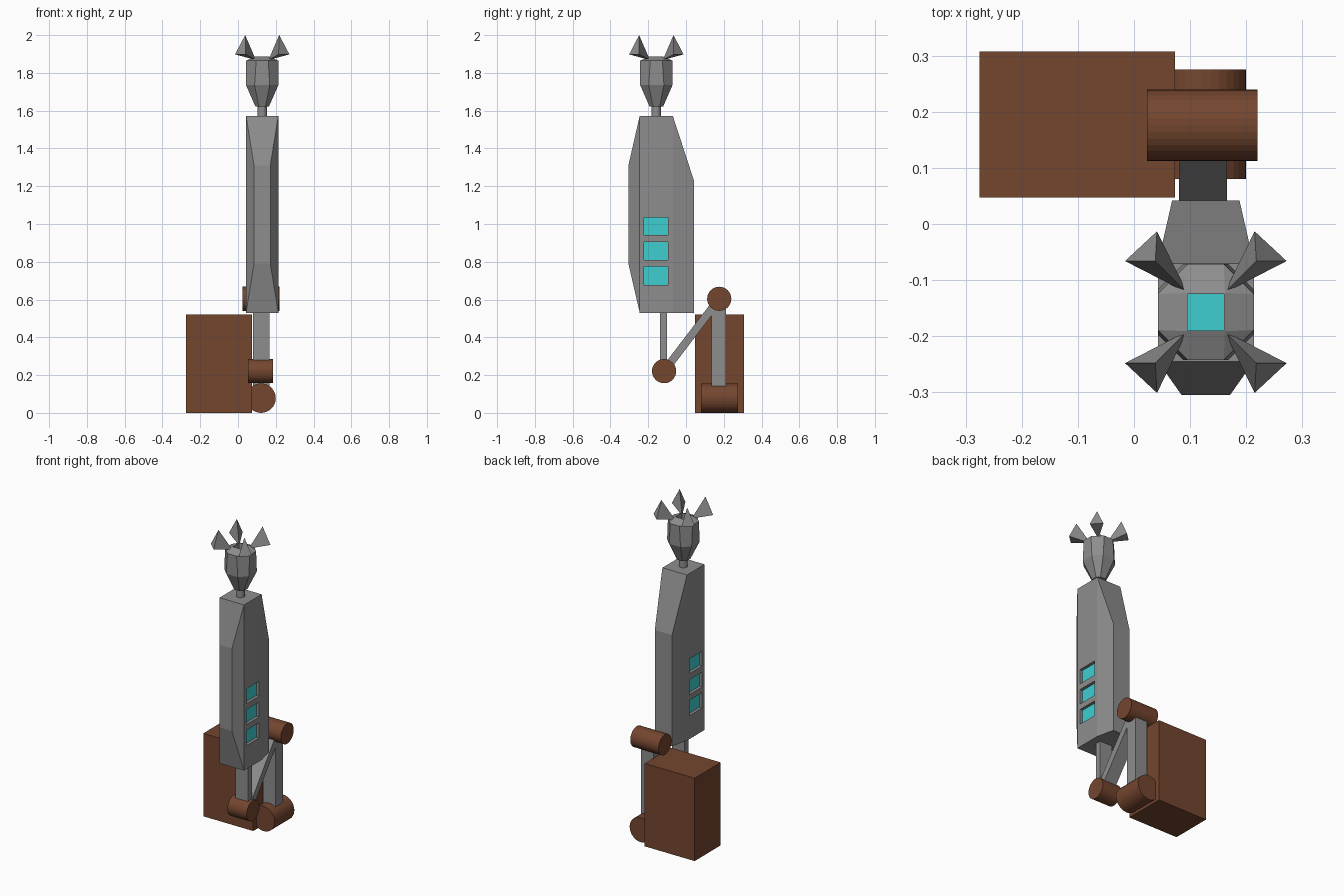
import bpy, bmesh, math
from mathutils import Vector

if "Cube" in bpy.data.objects:
    bpy.data.objects.remove(bpy.data.objects["Cube"])


def material(name, rgb):
    m = bpy.data.materials.new(name)
    m.diffuse_color = (*rgb, 1)
    m.use_nodes = True
    m.node_tree.nodes["Principled BSDF"].inputs["Base Color"].default_value = m.diffuse_color
    return m


GREY = material("grey metal", (0.27, 0.27, 0.27))
BROWN = material("brown", (0.175, 0.061, 0.028))
CYAN = material("cyan", (0.048, 0.62, 0.63))
CX, HY = 0.128, -0.157      # arm centre in x, head centre in y


def finish(name, bm, mat):
    bmesh.ops.recalc_face_normals(bm, faces=bm.faces)
    me = bpy.data.meshes.new(name)
    bm.to_mesh(me)
    bm.free()
    me.materials.append(mat)
    ob = bpy.data.objects.new(name, me)
    bpy.context.collection.objects.link(ob)
    return ob


def hull(name, points, mat):
    bm = bmesh.new()
    for p in points:
        bm.verts.new(p)
    bmesh.ops.convex_hull(bm, input=bm.verts)
    bmesh.ops.dissolve_limit(bm, angle_limit=0.01, verts=bm.verts, edges=bm.edges)
    return finish(name, bm, mat)


def box(name, lo, hi, mat):
    pts = [(x, y, z) for x in (lo[0], hi[0]) for y in (lo[1], hi[1]) for z in (lo[2], hi[2])]
    return hull(name, pts, mat)


def cylinder(name, a, b, r, mat, sides=32):
    a, b = Vector(a), Vector(b)
    bm = bmesh.new()
    bmesh.ops.create_cone(bm, cap_ends=True, segments=sides, radius1=r, radius2=r, depth=(b - a).length)
    rot = Vector((0, 0, 1)).rotation_difference(b - a).to_matrix()
    for v in bm.verts:
        v.co = rot @ v.co + (a + b) / 2
    return finish(name, bm, mat)


def cut(target, cutter):
    cutter.hide_render = True
    cutter.hide_viewport = True
    mod = target.modifiers.new("recess", 'BOOLEAN')
    mod.operation = 'DIFFERENCE'
    mod.solver = 'EXACT'
    mod.object = cutter


# Base block and joints
box("base_block", (-0.275, 0.047, 0), (0.073, 0.307, 0.522), BROWN)
cylinder("base_joint", (0.122, 0.08, 0.078), (0.122, 0.275, 0.078), 0.078, BROWN)
cylinder("elbow_joint", (0.023, 0.176, 0.604), (0.22, 0.176, 0.604), 0.064, BROWN)
cylinder("lower_joint", (0.052, -0.116, 0.221), (0.186, -0.116, 0.221), 0.064, BROWN)


# Flat struts between the joints, given by (y, z) end points
def strut(name, p, q, width):
    p, q = Vector(p), Vector(q)
    d = (q - p).normalized()
    n = Vector((-d.y, d.x)) * width / 2
    hull(name, [(x, *(e + s * n)) for x in (0.08, 0.166) for e in (p, q) for s in (-1, 1)], GREY)


strut("rear_strut", (0.173, 0.08), (0.173, 0.604), 0.076)
strut("diagonal_strut", (0.176, 0.604), (-0.116, 0.221), 0.042)
strut("front_strut", (-0.119, 0.221), (-0.119, 0.54), 0.038)

# Long faceted forearm: half width, y, low z, high z of each corner edge
edges = [(0.043, -0.305, 0.79, 1.31), (0.0855, -0.245, 0.53, 1.573),
         (0.0855, -0.07, 0.53, 1.573), (0.06, 0.042, 0.53, 1.23)]
body = hull("forearm", [(CX + s * w, y, z) for w, y, a, b in edges for s in (-1, 1) for z in (a, b)], GREY)

# Recessed windows on both sides
for i, (z0, z1) in enumerate([(0.678, 0.774), (0.81, 0.904), (0.942, 1.035)]):
    for s, side in ((-1, "left"), (1, "right")):
        floor, outer = CX + s * 0.065, CX + s * 0.12
        cut(body, box(f"window_cutter_{side}_{i}", (floor, -0.222, z0), (outer, -0.095, z1), GREY))
        box(f"window_{side}_{i}", (floor - s * 0.004, -0.222, z0),
            (floor + s * 0.002, -0.095, z1), CYAN)

# Wrist and gem shaped head with a square socket
cylinder("wrist", (CX, HY, 1.56), (CX, HY, 1.65), 0.025, GREY, 16)


def octagon(a, b, z):
    return [(CX + s * x, HY + t * y, z) for s in (-1, 1) for t in (-1, 1) for x, y in ((a, b), (b, a))]


head = hull("head", octagon(0.036, 0.018, 1.622) + octagon(0.0855, 0.04, 1.735)
            + octagon(0.0855, 0.032, 1.865) + octagon(0.034, 0.034, 1.887)[::2], GREY)
q = 0.0325
cut(head, box("socket_cutter", (CX - q, HY - q, 1.82), (CX + q, HY + q, 1.95), GREY))
box("socket_lens", (CX - q, HY - q, 1.816), (CX + q, HY + q, 1.822), CYAN)

# Four pointed claws on the head corners
for s in (-1, 1):
    for t in (-1, 1):
        pts = [(0.033, 0.034, 1.868), (0.087, 0.144, 1.898), (0.144, 0.091, 1.898), (0.09, 0.091, 2.0)]
        hull(f"claw_{'right' if s > 0 else 'left'}_{'back' if t > 0 else 'front'}",
             [(CX + s * x, HY + t * y, z) for x, y, z in pts], GREY)
